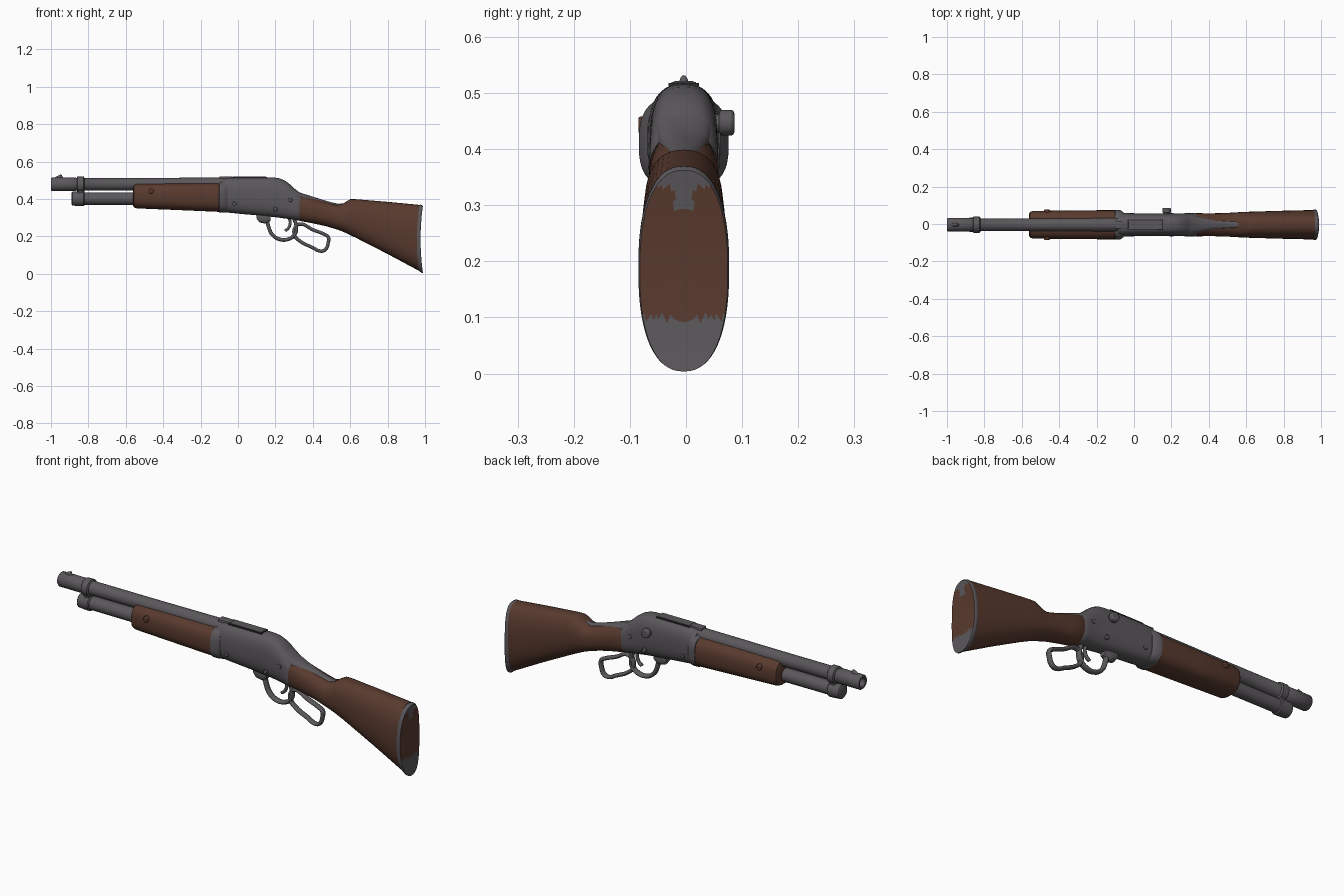
import bpy, bmesh, math

YC = -0.004  # body centre line


def material(name, rgb):
    m = bpy.data.materials.new(name)
    m.diffuse_color = (*rgb, 1)
    return m


STEEL = material("gunmetal", (0.105, 0.097, 0.105))
WOOD = material("walnut", (0.098, 0.042, 0.027))
DARK = material("dark recess", (0.03, 0.028, 0.03))


def finish(ob, mat, angle=40):
    if not ob.data.materials:
        ob.data.materials.append(mat)
    bpy.ops.object.select_all(action='DESELECT')
    ob.select_set(True)
    bpy.context.view_layer.objects.active = ob
    bpy.ops.object.shade_smooth_by_angle(angle=math.radians(angle))
    return ob


def new_object(name, bm, mat, angle=40):
    bmesh.ops.recalc_face_normals(bm, faces=bm.faces)
    me = bpy.data.meshes.new(name)
    bm.to_mesh(me)
    bm.free()
    ob = bpy.data.objects.new(name, me)
    bpy.context.collection.objects.link(ob)
    return finish(ob, mat, angle)


def loft(name, sections, mat, power=2.0, n=40, bow=0.0):
    """Skin rounded sections (x, low z, high z, half width) along x."""
    bm = bmesh.new()
    rings = []
    for x, lo, hi, hw in sections:
        ring = []
        for i in range(n):
            a = math.tau * i / n
            c, s = math.cos(a), math.sin(a)
            y = hw * math.copysign(abs(c) ** (2 / power), c)
            z = (lo + hi) / 2 + (hi - lo) / 2 * math.copysign(abs(s) ** (2 / power), s)
            ring.append(bm.verts.new((x + bow * ((z - 0.185) / 0.18) ** 2, YC + y, z)))
        rings.append(ring)
    for a, b in zip(rings, rings[1:]):
        for i in range(n):
            j = (i + 1) % n
            bm.faces.new((a[i], a[j], b[j], b[i]))
    bm.faces.new(rings[0])
    bm.faces.new(rings[-1])
    return new_object(name, bm, mat)


def rod(name, steps, z, mat=STEEL):
    """Turned part along x from (x, radius) steps."""
    return loft(name, [(x, z - r, z + r, r) for x, r in steps], mat, n=32)


def pin(name, x, z, y0, y1, r, mat=STEEL):
    """Round pin along y with a softened outer rim."""
    bpy.ops.mesh.primitive_cylinder_add(vertices=24, radius=r, depth=abs(y1 - y0),
                                        location=(x, (y0 + y1) / 2, z),
                                        rotation=(math.pi / 2, 0, 0))
    ob = bpy.context.object
    ob.name = name
    mod = ob.modifiers.new("soft rim", 'BEVEL')
    mod.width = min(r, abs(y1 - y0)) * 0.25
    mod.segments = 2
    return finish(ob, mat)


def box(name, lo, hi, mat, bevel=0.0):
    bm = bmesh.new()
    bmesh.ops.create_cube(bm, size=1)
    for v in bm.verts:
        v.co = [(l + h) / 2 + c * (h - l) for l, h, c in zip(lo, hi, v.co)]
    if bevel:
        bmesh.ops.bevel(bm, geom=bm.edges[:], offset=bevel, segments=2, affect='EDGES', profile=0.5)
    return new_object(name, bm, mat)


def strap(name, points, r, closed=False, widen=1.5):
    """Bent bar following (x, z) points in the centre plane."""
    cu = bpy.data.curves.new(name, 'CURVE')
    cu.dimensions = '3D'
    cu.bevel_depth = r
    cu.bevel_resolution = 3
    cu.resolution_u = 8
    cu.use_fill_caps = True
    sp = cu.splines.new('BEZIER')
    sp.bezier_points.add(len(points) - 1)
    for p, (x, z) in zip(sp.bezier_points, points):
        p.co = (x, 0, z)
        p.handle_left_type = p.handle_right_type = 'AUTO'
    sp.use_cyclic_u = closed
    ob = bpy.data.objects.new(name, cu)
    bpy.context.collection.objects.link(ob)
    ob.location.y = YC
    ob.scale.y = widen
    bpy.ops.object.select_all(action='DESELECT')
    ob.select_set(True)
    bpy.context.view_layer.objects.active = ob
    bpy.ops.object.convert(target='MESH')
    return finish(bpy.context.object, STEEL)


# Barrel with hollow muzzle, magazine tube and their bands
rod("barrel", [(-0.94, 0.022), (-0.998, 0.022), (-1.0, 0.026), (-1.0, 0.033), (-0.995, 0.037),
               (-0.87, 0.037), (-0.865, 0.034), (-0.5, 0.034), (-0.02, 0.036)], 0.479)
rod("bore", [(-0.96, 0.0215), (-0.95, 0.0215)], 0.479, DARK)
rod("magazine_tube", [(-0.86, 0.033), (-0.52, 0.034)], 0.402)
rod("magazine_cap", [(-0.89, 0.030), (-0.885, 0.037), (-0.84, 0.040), (-0.825, 0.040), (-0.82, 0.035)], 0.402)
rod("barrel_band", [(-0.862, 0.038), (-0.858, 0.043), (-0.826, 0.043), (-0.822, 0.038)], 0.478)
box("band_link", (-0.855, YC - 0.024, 0.41), (-0.828, YC + 0.024, 0.47), STEEL, 0.004)

# Front sight on a ramp, and rear sight
loft("front_sight_ramp", [(-0.985, 0.49, 0.513, 0.006), (-0.96, 0.49, 0.526, 0.011),
                          (-0.945, 0.49, 0.532, 0.009), (-0.935, 0.49, 0.514, 0.007)], STEEL, n=16)
box("rear_sight", (-0.10, YC - 0.02, 0.49), (-0.03, YC + 0.02, 0.521), STEEL, 0.004)

# Wooden fore end
loft("fore_end", [(-0.562, 0.365, 0.465, 0.055), (-0.555, 0.355, 0.478, 0.069),
                  (-0.54, 0.35, 0.483, 0.074), (-0.32, 0.341, 0.486, 0.077),
                  (-0.09, 0.331, 0.487, 0.078)], WOOD, 2.7)

# Receiver: flared front collar and rounded body
loft("receiver_collar", [(-0.105, 0.333, 0.485, 0.072), (-0.10, 0.329, 0.49, 0.080),
                         (-0.075, 0.328, 0.495, 0.080), (-0.055, 0.328, 0.50, 0.065)], STEEL, 2.8)
loft("receiver", [(-0.085, 0.329, 0.505, 0.062), (-0.06, 0.328, 0.514, 0.063), (0.02, 0.32, 0.516, 0.061),
                  (0.10, 0.313, 0.516, 0.060), (0.19, 0.304, 0.515, 0.060),
                  (0.22, 0.300, 0.511, 0.060), (0.25, 0.296, 0.499, 0.060),
                  (0.28, 0.292, 0.477, 0.061), (0.305, 0.288, 0.451, 0.062),
                  (0.325, 0.285, 0.434, 0.062), (0.335, 0.287, 0.428, 0.058)], STEEL, 2.7)
box("port_frame", (-0.035, YC - 0.027, 0.512), (0.155, YC + 0.027, 0.5175), DARK)
box("port_cover", (-0.029, YC - 0.022, 0.512), (0.149, YC + 0.022, 0.5195), STEEL)

# Stock with comb nose, and butt plate with an inlaid wooden back
loft("stock", [(0.318, 0.288, 0.428, 0.056), (0.33, 0.283, 0.429, 0.062), (0.40, 0.270, 0.407, 0.061),
               (0.47, 0.255, 0.385, 0.062), (0.53, 0.237, 0.368, 0.065), (0.56, 0.226, 0.374, 0.067),
               (0.58, 0.217, 0.388, 0.068), (0.60, 0.207, 0.399, 0.069), (0.63, 0.193, 0.399, 0.070),
               (0.80, 0.106, 0.385, 0.075), (0.968, 0.016, 0.369, 0.079)], WOOD, 2.35)
butt = [(0.955, 0.018, 0.367, 0.078), (0.961, 0.012, 0.370, 0.081), (0.970, 0.004, 0.368, 0.081)]
for k in (0.98, 0.94, 0.88, 0.8, 0.7, 0.6, 0.5, 0.35, 0.2, 0.05):
    butt.append((0.976, 0.184 - 0.184 * k, 0.184 + 0.182 * k, 0.080 * k))
plate = loft("butt_plate", butt, STEEL, 2.35, n=64, bow=0.013)
plate.data.materials.append(WOOD)
for f in plate.data.polygons:
    c = f.center
    notch = abs(c.y - YC) < 0.016 and c.z > 0.29
    if f.normal.x > 0.8 and 0.10 < c.z < 0.33 and not notch:
        f.material_index = 1

# Tapering upper tang let into the wrist
loft("tang", [(0.29, 0.40, 0.465, 0.050), (0.33, 0.385, 0.435, 0.046), (0.38, 0.37, 0.419, 0.036),
              (0.44, 0.36, 0.400, 0.024), (0.50, 0.35, 0.382, 0.020),
              (0.54, 0.35, 0.374, 0.018), (0.56, 0.36, 0.378, 0.012)], STEEL, 2.5, n=24)

# Lever: pivot lump, trigger guard, finger loop and trigger
loft("lever_pivot", [(0.10, 0.295, 0.325, 0.018), (0.115, 0.275, 0.325, 0.022),
                     (0.15, 0.268, 0.325, 0.022), (0.175, 0.285, 0.32, 0.018)], STEEL, 3, n=24)
strap("trigger_guard", [(0.155, 0.295), (0.164, 0.25), (0.185, 0.208), (0.225, 0.184),
                        (0.27, 0.186), (0.303, 0.21), (0.312, 0.25), (0.30, 0.297)], 0.0105)
strap("finger_loop", [(0.303, 0.205), (0.33, 0.176), (0.40, 0.140), (0.44, 0.122), (0.465, 0.128),
                      (0.482, 0.165), (0.482, 0.198), (0.46, 0.212), (0.40, 0.236),
                      (0.33, 0.266), (0.306, 0.25)], 0.0095, True)
strap("trigger", [(0.272, 0.305), (0.279, 0.272), (0.27, 0.245), (0.252, 0.23)], 0.008, widen=1.2)

# Bolt knob on the right, then pins and screws on both sides
pin("bolt_stem", 0.175, 0.446, 0.04, 0.07, 0.016)
pin("bolt_knob", 0.175, 0.447, 0.059, 0.086, 0.023)
for side, label in ((-1, "left"), (1, "right")):
    pin("fore_end_button_" + label, -0.465, 0.443, YC + side * 0.06, YC + side * 0.081, 0.015, WOOD)
    for i, (x, z) in enumerate(((-0.02, 0.375), (0.20, 0.345), (0.28, 0.395))):
        pin(f"receiver_screw_{label}_{i + 1}", x, z, YC + side * 0.045, YC + side * 0.064, 0.011)
